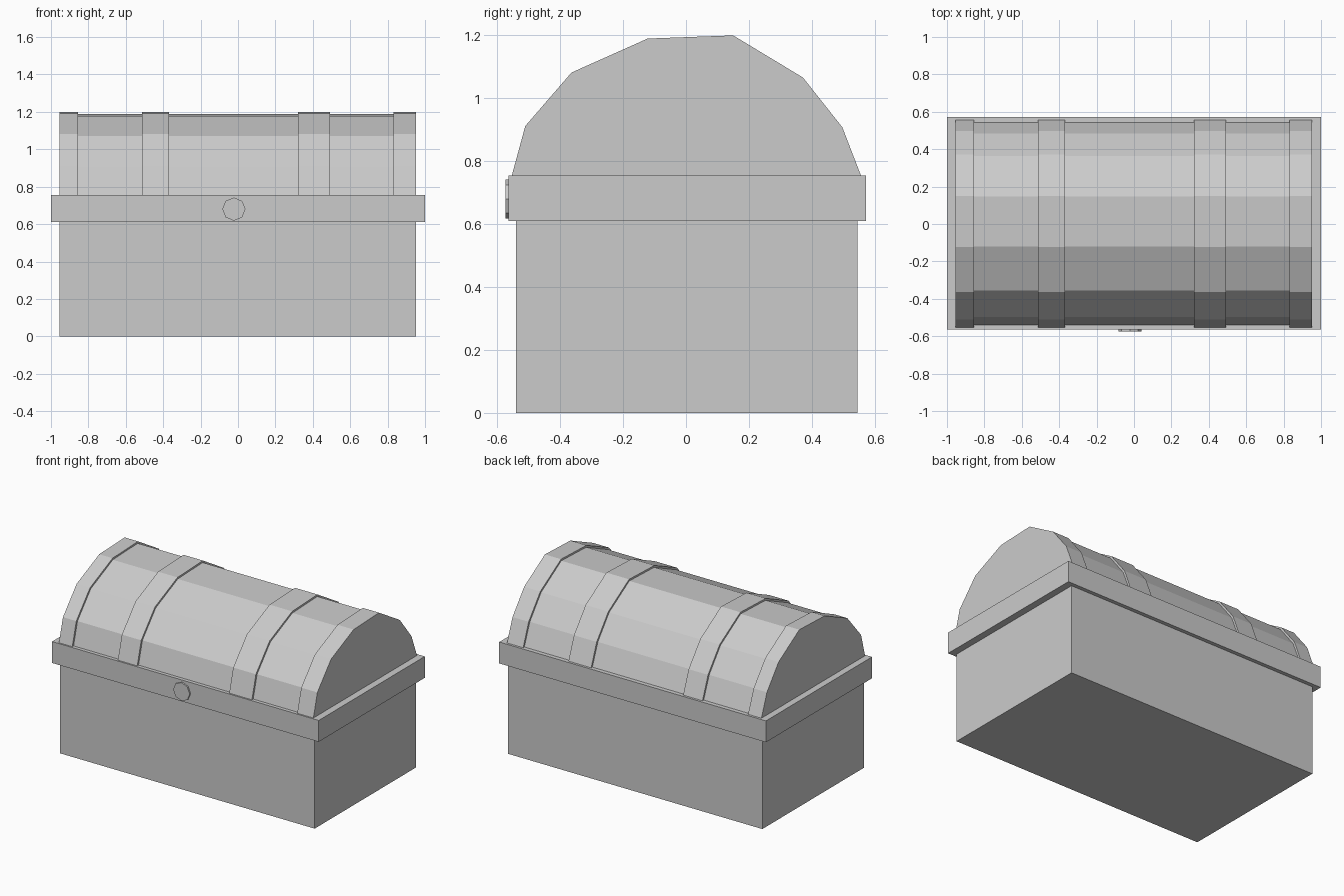
import bpy, bmesh
from mathutils import Matrix, Vector

if "Cube" in bpy.data.objects:
    bpy.data.objects.remove(bpy.data.objects["Cube"])


def finish(name, bm):
    bmesh.ops.recalc_face_normals(bm, faces=bm.faces)
    mesh = bpy.data.meshes.new(name)
    bm.to_mesh(mesh)
    bm.free()
    obj = bpy.data.objects.new(name, mesh)
    bpy.context.collection.objects.link(obj)
    return obj


def box(name, lo, hi):
    lo, hi = Vector(lo), Vector(hi)
    bm = bmesh.new()
    bmesh.ops.create_cube(bm, size=1, matrix=Matrix.Translation((lo + hi) / 2)
                          @ Matrix.Diagonal((*(hi - lo), 1)))
    return finish(name, bm)


def arch(name, profile, x0, x1):
    """Extrude a (y, z) profile along x."""
    bm = bmesh.new()
    face = bm.faces.new([bm.verts.new((x0, y, z)) for y, z in profile])
    new = bmesh.ops.extrude_face_region(bm, geom=[face], use_keep_orig=True)["geom"]
    verts = [v for v in new if isinstance(v, bmesh.types.BMVert)]
    bmesh.ops.translate(bm, verts=verts, vec=(x1 - x0, 0, 0))
    return finish(name, bm)


# Chest body and the wider rim around the opening
box("body", (-0.955, -0.54, 0), (0.953, 0.546, 0.62))
box("rim", (-1, -0.564, 0.61), (1, 0.572, 0.755))

# Faceted barrel lid, slightly smaller than the bands
band_profile = [(-0.555, 0.75), (-0.511, 0.912), (-0.364, 1.082), (-0.122, 1.19),
                (0.15, 1.2), (0.372, 1.066), (0.497, 0.908), (0.558, 0.75)]
lid_profile = [(-0.541, 0.75), (-0.498, 0.907), (-0.355, 1.072), (-0.119, 1.178),
               (0.147, 1.188), (0.363, 1.057), (0.484, 0.903), (0.545, 0.75)]
arch("lid", lid_profile, -0.945, 0.943)

# Four raised bands across the lid
for name, x0, x1 in (("left_end_band", -0.955, -0.855), ("left_band", -0.513, -0.368),
                     ("right_band", 0.322, 0.492), ("right_end_band", 0.832, 0.953)):
    arch(name, band_profile, x0, x1)

# Octagonal lock plate on the front of the rim
bm = bmesh.new()
bmesh.ops.create_cone(bm, cap_ends=True, segments=8, radius1=0.062, radius2=0.062, depth=0.02,
                      matrix=Matrix.Translation((-0.022, -0.564, 0.68))
                      @ Matrix.Rotation(1.5707963, 4, 'X'))
finish("lock_plate", bm)
